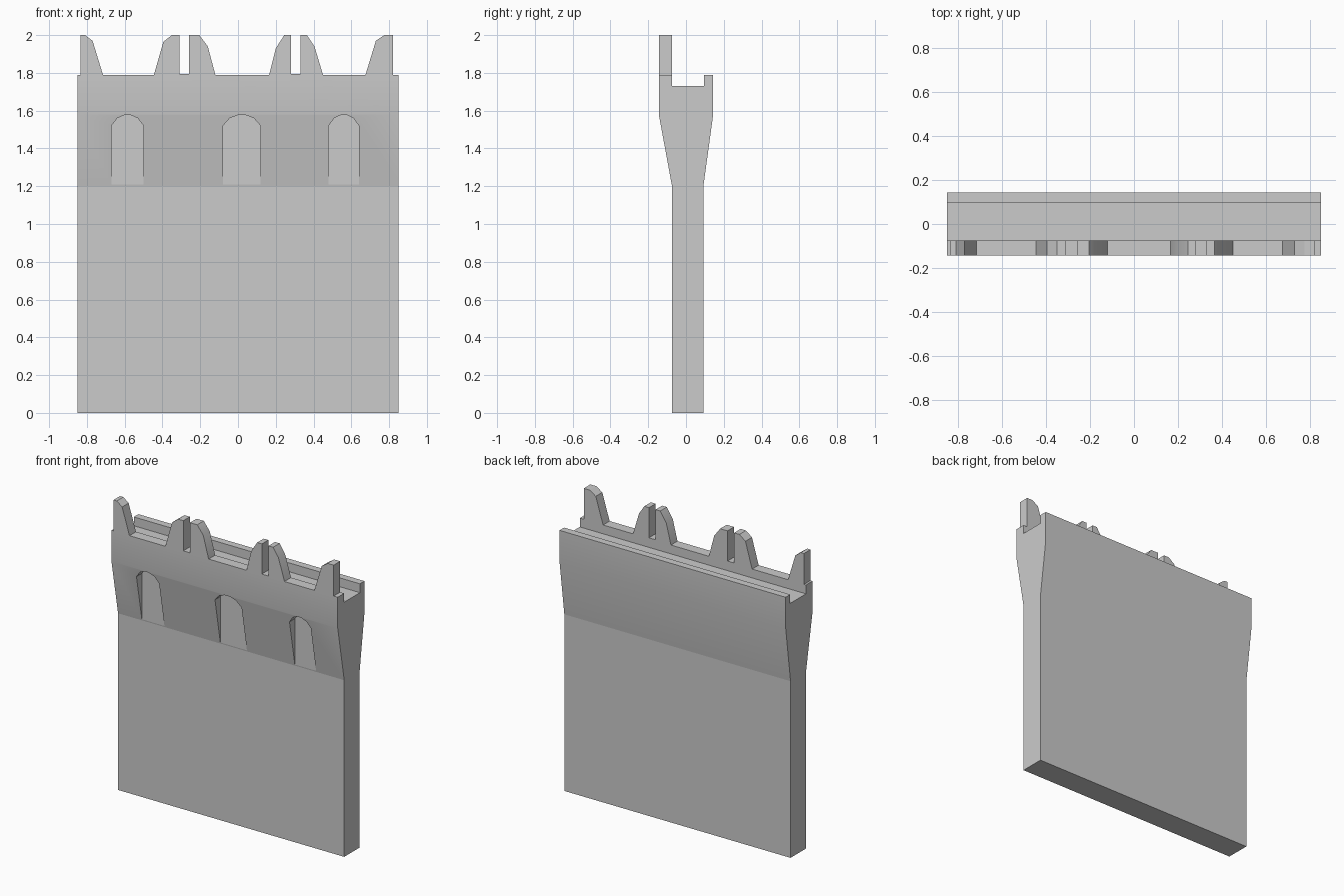
import bpy, bmesh
from mathutils import Vector

if "Cube" in bpy.data.objects:
    bpy.data.objects.remove(bpy.data.objects["Cube"])


def prism(bm, pts, direction):
    """Add a closed prism: polygon pts (3D) pushed along direction."""
    face = bm.faces.new([bm.verts.new(p) for p in pts])
    ext = bmesh.ops.extrude_face_region(bm, geom=[face], use_keep_orig=True)
    verts = [g for g in ext["geom"] if isinstance(g, bmesh.types.BMVert)]
    bmesh.ops.translate(bm, verts=verts, vec=Vector(direction))


def finish(bm, name):
    bmesh.ops.recalc_face_normals(bm, faces=bm.faces[:])
    me = bpy.data.meshes.new(name)
    bm.to_mesh(me)
    bm.free()
    ob = bpy.data.objects.new(name, me)
    bpy.context.collection.objects.link(ob)
    return ob


# Wall: side profile with flared head, walkway trough and full-height parapet
profile = [(-0.074, 0), (0.092, 0), (0.092, 1.2), (0.144, 1.58), (0.144, 1.79),
           (0.095, 1.79), (0.095, 1.73), (-0.074, 1.73), (-0.074, 2.0),
           (-0.144, 2.0), (-0.144, 1.58), (-0.074, 1.2)]
bm = bmesh.new()
prism(bm, [(-0.85, y, z) for y, z in profile], (1.7, 0, 0))
wall = finish(bm, "castle_wall")

# Gaps between merlons: left edge upwards and right edge upwards, from z = 1.79
left_edges = [
    [(-0.95, 1.79)],
    [(-0.715, 1.79), (-0.77, 1.97), (-0.81, 2.0)],
    [(-0.31, 1.795)],
    [(-0.12, 1.79), (-0.16, 1.94), (-0.205, 2.0)],
    [(0.28, 1.795)],
    [(0.45, 1.79), (0.405, 1.94), (0.365, 2.0)],
    [(0.82, 1.79)],
]
right_edges = [
    [(-0.835, 1.79)],
    [(-0.445, 1.79), (-0.395, 1.965), (-0.35, 2.0)],
    [(-0.26, 1.795)],
    [(0.165, 1.79), (0.2, 1.93), (0.245, 2.0)],
    [(0.33, 1.795)],
    [(0.675, 1.79), (0.73, 1.97), (0.775, 2.0)],
    [(0.95, 1.79)],
]
bm = bmesh.new()
for left, right in zip(left_edges, right_edges):
    outline = left[::-1] + right + [(right[-1][0], 2.1), (left[-1][0], 2.1)]
    prism(bm, [(x, -0.3, z) for x, z in outline], (0, 0.3, 0))

# Arched niches in the flare
for x0, x1 in [(-0.67, -0.5), (-0.08, 0.12), (0.48, 0.64)]:
    w = x1 - x0
    arch = [(x0, 1.205), (x1, 1.205), (x1, 1.52), (x1 - 0.18 * w, 1.56),
            (x1 - 0.4 * w, 1.577), (x0 + 0.4 * w, 1.577),
            (x0 + 0.18 * w, 1.56), (x0, 1.52)]
    prism(bm, [(x, -0.3, z) for x, z in arch], (0, 0.2245, 0))
cutter = finish(bm, "gap_cutter")

# Carve, then shade smoothly with a crisp line under the flare
mod = wall.modifiers.new("carve", 'BOOLEAN')
mod.operation = 'DIFFERENCE'
mod.solver = 'EXACT'
mod.object = cutter
bpy.context.view_layer.objects.active = wall
wall.select_set(True)
cutter.select_set(False)
bpy.ops.object.modifier_apply(modifier=mod.name)
bpy.data.objects.remove(cutter)
bpy.ops.object.shade_smooth_by_angle(angle=0.4)
for e in wall.data.edges:
    if all(wall.data.vertices[v].co.z < 1.21 for v in e.vertices):
        e.use_edge_sharp = True
